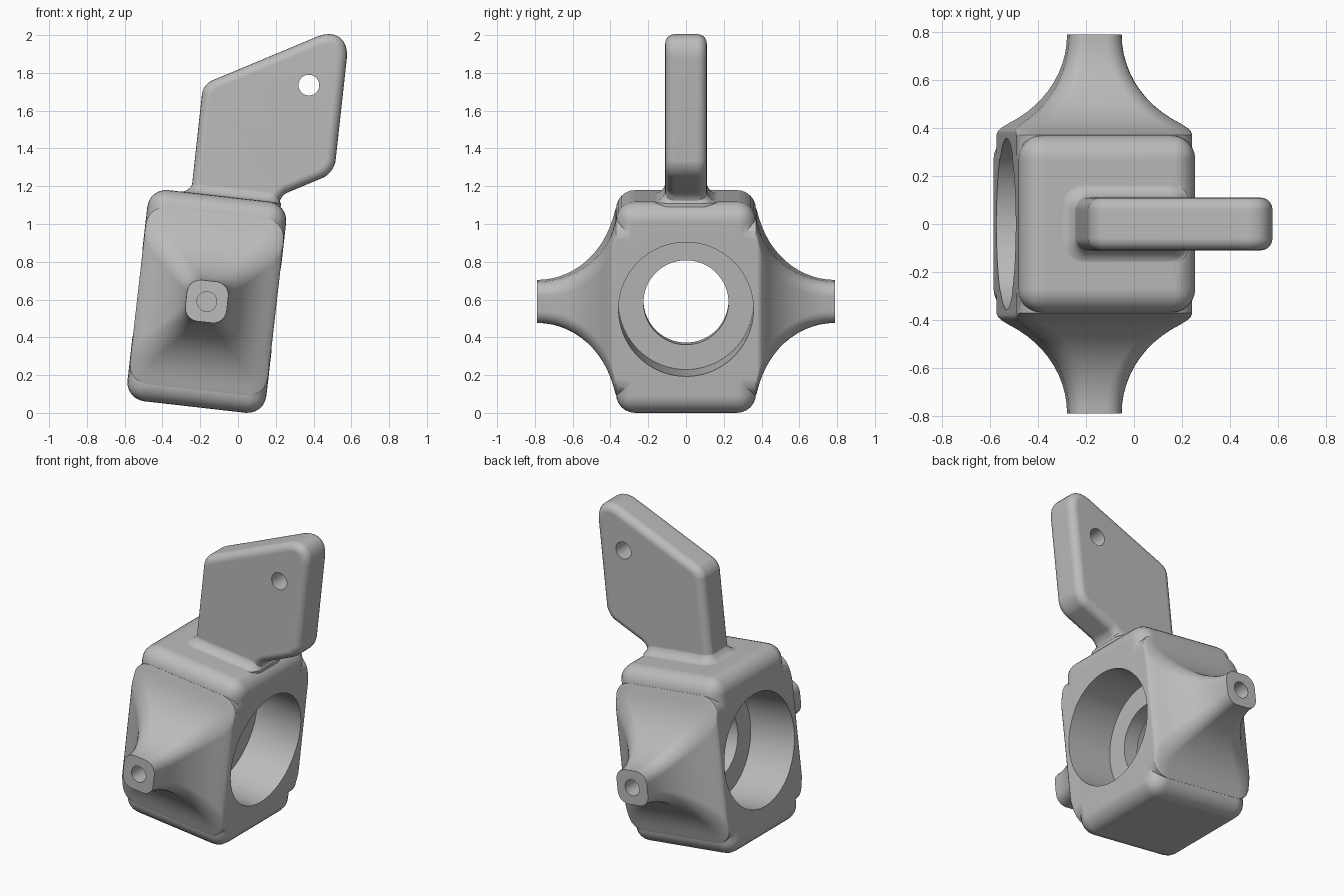
import bpy, bmesh, math
from mathutils import Matrix, Vector

if "Cube" in bpy.data.objects:
    bpy.data.objects.remove(bpy.data.objects["Cube"])

HALF, TALL = 0.37, 0.5625     # body half width and half height
GRIP, REACH, FLARE = 0.11, 0.79, 0.42
TILT = math.radians(6.5)

metal = bpy.data.materials.new("cast_grey")
metal.use_nodes = True
metal.diffuse_color = (0.5, 0.5, 0.5, 1)
metal.node_tree.nodes["Principled BSDF"].inputs["Base Color"].default_value = (0.5, 0.5, 0.5, 1)


def make(name, bm, matrix=Matrix()):
    bm.transform(matrix)
    bmesh.ops.recalc_face_normals(bm, faces=bm.faces[:])
    mesh = bpy.data.meshes.new(name)
    bm.to_mesh(mesh)
    bm.free()
    mesh.materials.append(metal)
    ob = bpy.data.objects.new(name, mesh)
    bpy.context.collection.objects.link(ob)
    return ob


def round_edges(bm, edges, size, segments=6):
    bmesh.ops.bevel(bm, geom=edges, offset=size, segments=segments, profile=0.5,
                    affect='EDGES', clamp_overlap=True)


def soft_min(a, b, k=0.05):
    return min(a, b) - max(k - abs(a - b), 0) ** 2 / (4 * k)


def rounded_rect(x0, x1, y0, y1, r, z, steps=5):
    corners = [(x1 - r, y1 - r), (x0 + r, y1 - r), (x0 + r, y0 + r), (x1 - r, y0 + r)]
    points = []
    for q, (cx, cy) in enumerate(corners):
        for i in range(steps + 1):
            a = math.pi / 2 * (q + i / steps)
            points.append(Vector((cx + r * math.cos(a), cy + r * math.sin(a), z)))
    return points


def loft(name, sections, matrix=Matrix()):
    bm = bmesh.new()
    rings = [[bm.verts.new(p) for p in s] for s in sections]
    for a, b in zip(rings, rings[1:]):
        for i in range(len(a)):
            j = (i + 1) % len(a)
            bm.faces.new((a[i], a[j], b[j], b[i]))
    bm.faces.new(rings[0])
    bm.faces.new(rings[-1])
    return make(name, bm, matrix)


def drill(name, radius, depth, centre, axis, segments=64):
    bm = bmesh.new()
    bmesh.ops.create_cone(bm, cap_ends=True, segments=segments, radius1=radius,
                          radius2=radius, depth=depth)
    turn = Vector((0, 0, 1)).rotation_difference(Vector(axis)).to_matrix().to_4x4()
    return make(name, bm, Matrix.Translation(centre) @ turn)


def combine(target, tool, operation):
    tool.hide_render = True
    mod = target.modifiers.new(tool.name, 'BOOLEAN')
    mod.object, mod.operation, mod.solver = tool, operation, 'EXACT'
    bpy.context.view_layer.objects.active = target
    bpy.ops.object.modifier_apply(modifier=mod.name)
    bpy.data.objects.remove(tool)


# Rounded block
bm = bmesh.new()
bmesh.ops.create_cube(bm, size=1, matrix=Matrix.Diagonal((2 * HALF, 2 * HALF, 2 * TALL, 1)))
round_edges(bm, bm.edges[:], 0.1)
body = make("housing", bm)

# Flared trunnions on front and back
sections = [rounded_rect(-0.368, 0.368, -0.47, 0.47, 0.1, 0.25)]
for i in range(16, -1, -1):
    t = math.pi / 2 * i / 16
    size = GRIP + FLARE * (1 - math.cos(t))
    hx, hz = soft_min(size, 0.368), soft_min(size, 0.47)
    sections.append(rounded_rect(-hx, hx, -hz, hz, 0.07 + 0.03 * i / 16,
                                 REACH - FLARE * math.sin(t)))
for name, side in (("front_trunnion", 1), ("back_trunnion", -1)):
    horn = loft(name, sections, Matrix.Rotation(side * math.pi / 2, 4, 'X'))
    combine(body, horn, 'UNION')

# Lever plate with rounded corners: x, z, corner rounding
outline = [(-0.147, 0.45, 0), (0.322, 0.45, 0), (0.322, 0.6, 0.04),
           (0.593, 0.752, 0.065), (0.59, 1.553, 0.193), (-0.15, 1.14, 0.05)]
bm = bmesh.new()
front = [bm.verts.new((x, -GRIP, z)) for x, z, r in outline]
back = [bm.verts.new((x, GRIP, z)) for x, z, r in outline]
bm.faces.new(front)
bm.faces.new(back[::-1])
for i in range(len(outline)):
    j = (i + 1) % len(outline)
    bm.faces.new((front[i], back[i], back[j], front[j]))
for f, b, (x, z, r) in zip(front, back, outline):
    if r:
        round_edges(bm, [bm.edges.get((f, b))], r, 8)
rim = [e for e in bm.edges if abs(e.verts[0].co.y - e.verts[1].co.y) < 1e-4]
round_edges(bm, rim, 0.05, 5)
combine(body, make("lever", bm), 'UNION')

# Fillet where the lever meets the block
sections = []
for i in range(9):
    t = math.pi / 2 * i / 8
    out = 0.07 * (1 - math.sin(t))
    sections.append(rounded_rect(-0.143 - out, 0.318 + out * 0.2, -GRIP - out + 0.002,
                                 GRIP + out - 0.002, 0.05 + out * 0.6,
                                 TALL - 0.002 + 0.07 * (1 - math.cos(t))))
sections.insert(0, [p - Vector((0, 0, 0.08)) for p in sections[0]])
combine(body, loft("lever_fillet", sections), 'UNION')

# Bores on both sides leave a thin web with a smaller hole
for side in (1, -1):
    combine(body, drill("bore", 0.357, 0.6, (side * 0.35, 0, 0), (1, 0, 0), 96), 'DIFFERENCE')
    combine(body, drill("pin_hole", 0.052, 0.3, (0, side * REACH, 0), (0, 1, 0), 32), 'DIFFERENCE')
combine(body, drill("web_hole", 0.225, 1, (0, 0, 0), (1, 0, 0)), 'DIFFERENCE')
combine(body, drill("lever_hole", 0.055, 1, (0.407, 0, 1.199), (0, 1, 0), 32), 'DIFFERENCE')

# Lean the whole casting and smooth it
body.matrix_world = Matrix.Translation((-0.165, 0, 0.59)) @ Matrix.Rotation(TILT, 4, 'Y')
bpy.ops.object.select_all(action='DESELECT')
body.select_set(True)
bpy.context.view_layer.objects.active = body
bpy.ops.object.shade_smooth_by_angle(angle=math.radians(35))
weighted = body.modifiers.new("even_shading", 'WEIGHTED_NORMAL')
weighted.keep_sharp = True
